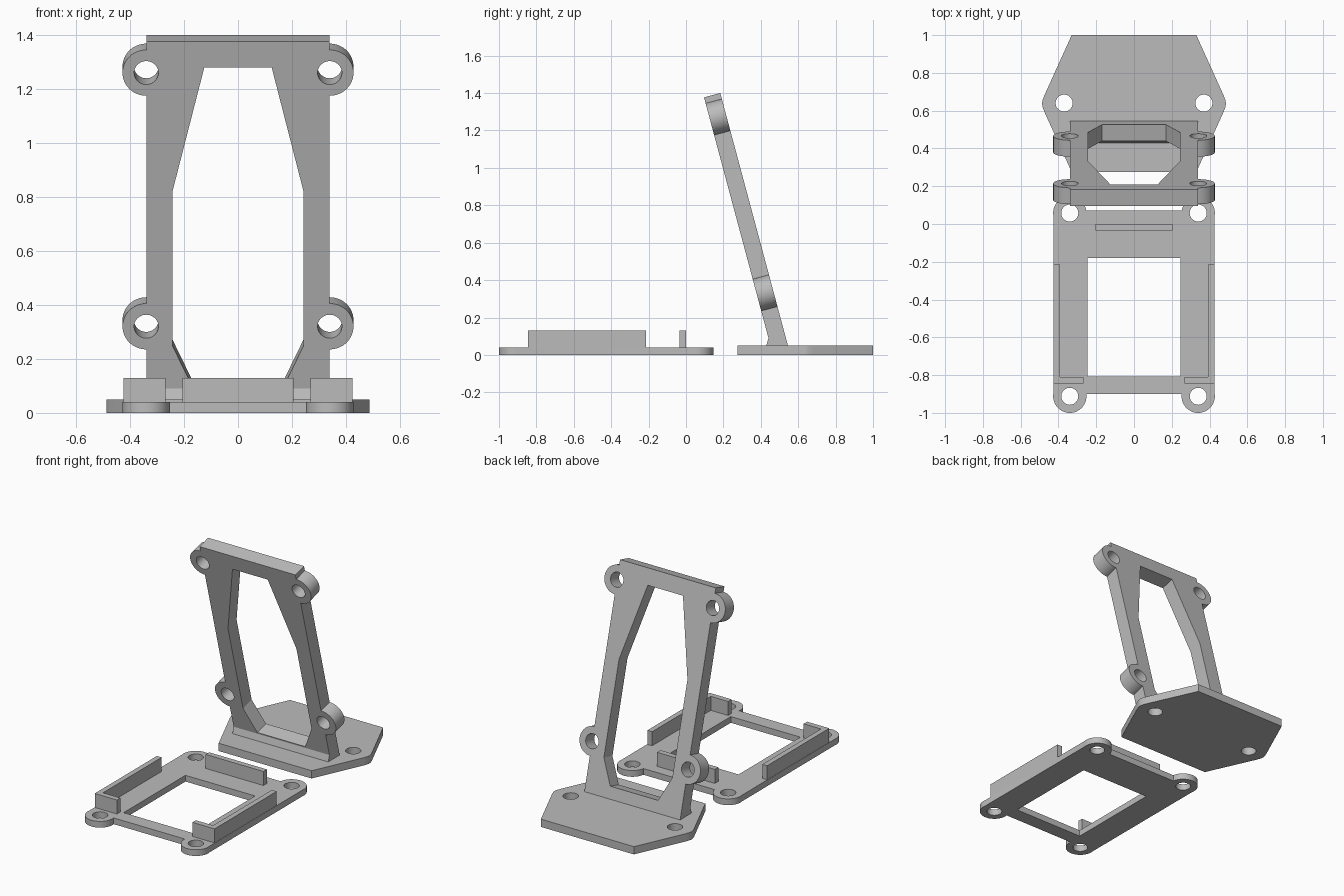
import bpy, bmesh, math
from mathutils import Matrix, Vector

if "Cube" in bpy.data.objects:
    bpy.data.objects.remove(bpy.data.objects["Cube"])

grey = bpy.data.materials.new("plain grey")
grey.diffuse_color = (0.5, 0.5, 0.5, 1)
grey.use_nodes = True
grey.node_tree.nodes["Principled BSDF"].inputs["Base Color"].default_value = grey.diffuse_color


def arc(cx, cy, r, a0, a1, n=24):
    """Points on an arc, angles in degrees."""
    return [(cx + r * math.cos(math.radians(a0 + (a1 - a0) * i / n)),
             cy + r * math.sin(math.radians(a0 + (a1 - a0) * i / n))) for i in range(n + 1)]


def circle(cx, cy, r, n=40):
    return arc(cx, cy, r, 0, 360, n)[:-1]


def mirrored(pts):
    """Close a right-hand half outline (bottom to top) across x = 0."""
    return pts + [(-x, y) for x, y in reversed(pts)]


def sheet(name, loops, thick, matrix=Matrix()):
    """Filled outline with holes, extruded from 0 to thick along local z."""
    curve = bpy.data.curves.new(name, 'CURVE')
    curve.dimensions, curve.fill_mode = '2D', 'BOTH'
    curve.extrude = thick / 2
    for pts in loops:
        sp = curve.splines.new('POLY')
        sp.points.add(len(pts) - 1)
        for p, (x, y) in zip(sp.points, pts):
            p.co = (x, y, 0, 1)
        sp.use_cyclic_u = True
    tmp = bpy.data.objects.new(name + "_outline", curve)
    bpy.context.collection.objects.link(tmp)
    dg = bpy.context.evaluated_depsgraph_get()
    mesh = bpy.data.meshes.new_from_object(tmp.evaluated_get(dg))
    bpy.data.objects.remove(tmp)
    bm = bmesh.new()
    bm.from_mesh(mesh)
    bmesh.ops.remove_doubles(bm, verts=bm.verts, dist=1e-4)
    bmesh.ops.recalc_face_normals(bm, faces=bm.faces)
    bmesh.ops.transform(bm, verts=bm.verts, matrix=matrix @ Matrix.Translation((0, 0, thick / 2)))
    bm.to_mesh(mesh)
    bm.free()
    mesh.materials.clear()
    mesh.materials.append(grey)
    ob = bpy.data.objects.new(name, mesh)
    bpy.context.collection.objects.link(ob)
    bpy.ops.object.select_all(action='DESELECT')
    ob.select_set(True)
    bpy.context.view_layer.objects.active = ob
    bpy.ops.object.shade_smooth_by_angle(angle=math.radians(25))
    return ob


# Stand base: hexagon with softened side corners and two screw holes
base = mirrored([(0.33, 0.275), (0.475, 0.595), (0.484, 0.62), (0.487, 0.638),
                 (0.484, 0.656), (0.475, 0.68), (0.33, 1.0)])
sheet("stand_base", [base, circle(0.37, 0.64, 0.045), circle(-0.37, 0.64, 0.045)], 0.05)

# Leaning upright: side ears with holes and a tapered window
W, R, H = 0.34, 0.088, 0.045
LOW, HIGH = 0.304, 1.277
tilt = math.radians(15)
up = Vector((0, -math.sin(tilt), math.cos(tilt)))
fwd = Vector((0, -math.cos(tilt), -math.sin(tilt)))
lean = Matrix.Translation((0, 0.545, 0.05)) @ Matrix((
    (1, 0, 0, 0), (0, up.y, fwd.y, 0), (0, up.z, fwd.z, 0), (0, 0, 0, 1)))
side = [(W, 0.0)] + arc(W, LOW, R, -90, 90) + arc(W, HIGH, R, -90, 90) + [(W, 1.398)]
window = mirrored([(0.17, 0.075), (0.243, 0.23), (0.243, 0.821), (0.125, 1.297)])
holes = [circle(sx * W, s, H) for sx in (-1, 1) for s in (LOW, HIGH)]
sheet("upright", [mirrored(side), window] + holes, 0.09, lean)

# Foot wedge where the upright meets the base (profile in y, z swept along x)
sweep = Matrix(((0, 0, 1, -W), (1, 0, 0, 0), (0, 1, 0, 0), (0, 0, 0, 1)))
sheet("upright_foot", [[(0.428, 0.045), (0.544, 0.045), (0.544, 0.052),
                        (0.50, 0.06), (0.441, 0.09)]], 2 * W, sweep)

# Front frame: rectangular plate with four round screw ears and a window
FRONT, BACK = -0.912, 0.058
half = arc(W, FRONT, R, 172, 370, 32) + arc(W, BACK, R, -10, 172, 32)
opening = [(-0.247, -0.807), (0.247, -0.807), (0.247, -0.18), (-0.247, -0.18)]
holes = [circle(sx * W, y, H) for sx in (-1, 1) for y in (FRONT, BACK)]
sheet("frame_plate", [mirrored(half), opening] + holes, 0.04)

# L-shaped corner walls and the short back rail
wall = [(0.425, -0.845), (0.425, -0.215), (0.391, -0.215), (0.391, -0.81),
        (0.268, -0.81), (0.268, -0.845)]
lift = Matrix.Translation((0, 0, 0.038))
sheet("right_wall", [wall], 0.092, lift)
sheet("left_wall", [[(-x, y) for x, y in wall]], 0.092, lift)
sheet("back_rail", [[(-0.205, -0.035), (0.205, -0.035), (0.205, 0.0), (-0.205, 0.0)]], 0.092, lift)
